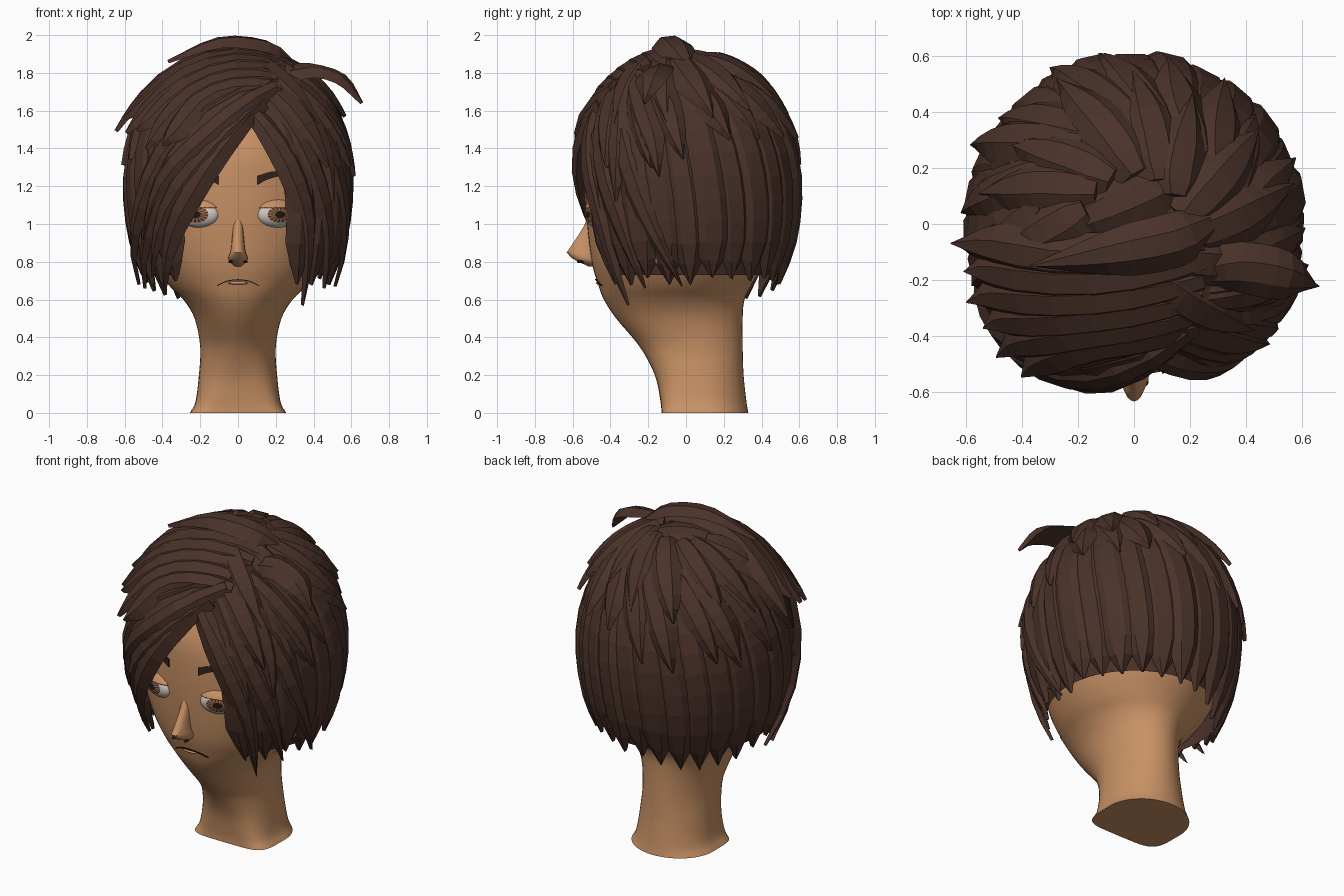
import bpy, bmesh, math, random
from mathutils import Vector, Matrix

random.seed(4)
old = bpy.data.objects.get("Cube")
if old:
    bpy.data.objects.remove(old)


def material(name, r, g, b):
    m = bpy.data.materials.new(name)
    m.use_nodes = True
    m.diffuse_color = (r, g, b, 1)
    node = m.node_tree.nodes["Principled BSDF"]
    node.inputs["Base Color"].default_value = (r, g, b, 1)
    node.inputs["Roughness"].default_value = 0.8
    return m


SKIN = material("skin", 0.58, 0.285, 0.13)
HAIR = material("dark_brown_hair", 0.069, 0.032, 0.023)
WHITE = material("eye_white", 0.6, 0.57, 0.5)
IRIS = material("iris_brown", 0.36, 0.17, 0.08)
DARK = material("near_black", 0.012, 0.008, 0.007)
BROW = material("brow_brown", 0.035, 0.016, 0.012)
SPOKE = material("iris_dark_brown", 0.08, 0.03, 0.015)


def finish(bm, name, mats, smooth=True):
    bmesh.ops.recalc_face_normals(bm, faces=bm.faces)
    me = bpy.data.meshes.new(name)
    bm.to_mesh(me)
    bm.free()
    for m in mats:
        me.materials.append(m)
    me.polygons.foreach_set("use_smooth", [smooth] * len(me.polygons))
    ob = bpy.data.objects.new(name, me)
    bpy.context.collection.objects.link(ob)
    return ob


def spline(pts, n):
    """n + 1 points of a smooth curve through pts."""
    p = [Vector(q) for q in pts]
    p = [2 * p[0] - p[1]] + p + [2 * p[-1] - p[-2]]
    out = []
    for i in range(n + 1):
        u = i / n * (len(pts) - 1)
        k = min(int(u), len(pts) - 2)
        t = u - k
        a, b, c, d = p[k:k + 4]
        out.append(0.5 * (2 * b + (c - a) * t + (2 * a - 5 * b + 4 * c - d) * t * t
                          + (3 * b - a - 3 * c + d) * t ** 3))
    return out


def bridge(bm, rings, cap=True):
    n = len(rings[0])
    for a, b in zip(rings, rings[1:]):
        for i in range(n):
            j = (i + 1) % n
            bm.faces.new((a[i], a[j], b[j], b[i]))
    if cap:
        bm.faces.new(rings[0])
        bm.faces.new(rings[-1])


def loft(sections, name, seg):
    """Stack of ovals given as (z, half width, front y, back y); low fronts are squarer."""
    bm = bmesh.new()
    rings = []
    for z, rx, f, b in sections:
        ring = []
        for i in range(seg):
            a = math.tau * i / seg
            c, s = math.cos(a), math.sin(a)
            if s < 0:
                e = 1 - .6 * max(0, 1 - z / .35)
                c, s = math.copysign(abs(c) ** e, c), -abs(s) ** e
            ring.append(bm.verts.new((rx * c, (f + b) / 2 + (b - f) / 2 * s, z)))
        rings.append(ring)
    bridge(bm, rings)
    ob = finish(bm, name, [SKIN])
    bpy.context.view_layer.objects.active = ob
    ob.select_set(True)
    bpy.ops.object.shade_smooth_by_angle(angle=math.radians(50))
    ob.select_set(False)


# Head and neck
outline = [(0, .255, -.13, .33), (.06, .225, -.135, .32), (.2, .207, -.165, .305),
           (.35, .2, -.245, .3), (.5, .23, -.37, .3), (.6, .29, -.435, .31),
           (.68, .37, -.465, .35), (.8, .45, -.5, .42), (1, .53, -.525, .5),
           (1.2, .55, -.535, .53), (1.4, .53, -.52, .52), (1.6, .44, -.42, .43),
           (1.75, .29, -.27, .28), (1.82, .04, -.04, .04)]
cols = [spline([(s[0], s[k], 0) for s in outline], 52) for k in (1, 2, 3)]
head = [(w.x, max(w.y, .02), f.y, b.y) for w, f, b in zip(*cols)]
loft(head, "head_and_neck", 48)


def face_y(x, z):
    s, t = next(p for p in zip(head, head[1:]) if p[0][0] <= z <= p[1][0])
    k = (z - s[0]) / (t[0] - s[0])
    rx, f, b = (s[i] + (t[i] - s[i]) * k for i in (1, 2, 3))
    return (f + b) / 2 - (b - f) / 2 * math.sqrt(max(0, 1 - (x / rx) ** 2))


# Nose
loft([(.775, .015, -.515, -.46), (.8, .045, -.57, -.46), (.82, .054, -.605, -.46),
      (.85, .042, -.632, -.46), (.88, .036, -.61, -.46), (.94, .03, -.57, -.46),
      (.99, .028, -.54, -.46), (1.03, .025, -.524, -.46)], "nose", 20)


def ball(name, loc, scale, mats, turn=0, keep=None, paint=None):
    """Ellipsoid whose pole faces the front."""
    bm = bmesh.new()
    bmesh.ops.create_uvsphere(bm, u_segments=32, v_segments=24, radius=1)
    bmesh.ops.rotate(bm, verts=bm.verts, matrix=Matrix.Rotation(math.pi / 2, 3, "X"))
    if keep:
        cut = bmesh.ops.bisect_plane(bm, geom=bm.verts[:] + bm.edges[:] + bm.faces[:],
                                     plane_co=(0, 0, keep), plane_no=(0, 0, 1), clear_inner=True)
        rim = [e for e in cut["geom_cut"] if isinstance(e, bmesh.types.BMEdge)]
        bmesh.ops.contextual_create(bm, geom=rim)
    if paint:
        for f in bm.faces:
            f.material_index = paint(f.calc_center_median())
    bmesh.ops.scale(bm, vec=scale, verts=bm.verts)
    bmesh.ops.rotate(bm, verts=bm.verts, matrix=Matrix.Rotation(turn, 3, "Z"))
    bmesh.ops.translate(bm, vec=loc, verts=bm.verts)
    return finish(bm, name, mats)


def eye_paint(c):
    r = math.hypot(c.x, c.z)
    if c.y > 0 or r > .62:
        return 0
    if r < .2:
        return 2
    return 3 if int((math.atan2(c.z, c.x) + math.pi) / math.tau * 32) % 2 else 1


def strip(name, line, half, mat, narrow=0):
    """Thin plate on the face along a line of (x, z)."""
    bm = bmesh.new()
    rows = []
    for i, (x, z, _) in enumerate(line):
        h = half * (1 - narrow * i / len(line))
        rows.append([bm.verts.new((x, face_y(x, zz) - d, zz))
                     for zz, d in ((z - h, 0), (z - h, .007), (z + h, .007), (z + h, 0))])
    bridge(bm, rows)
    finish(bm, name, [mat], False)


# Eyes, lids, brows, nostrils and ears
for s, side in ((1, "left"), (-1, "right")):
    turn = s * math.radians(21)
    at = (s * .205, -.47, 1.05)
    ball(side + "_eye", at, (.112, .055, .07), [WHITE, IRIS, DARK, SPOKE], turn, None, eye_paint)
    ball(side + "_eyelid", at, (.12, .062, .085), [SKIN], turn, .42)
    ball(side + "_nostril", (s * .04, -.56, .8), (.012, .018, .007), [DARK])
    ball(side + "_ear", (s * .475, -.14, .9), (.045, .07, .12), [SKIN])
    strip(side + "_brow", spline([(s * .1, 1.23, 0), (s * .17, 1.258, 0), (s * .27, 1.275, 0)], 6), .024, BROW, .6)

# Mouth and lower lip
strip("mouth", spline([(-.11, .674, 0), (-.06, .697, 0), (0, .705, 0), (.06, .697, 0), (.11, .674, 0)], 12), .0028, DARK)
ball("lower_lip", (0, face_y(0, .688) + .006, .688), (.055, .014, .009), [SKIN])

# Hair surface: dome above, gentle taper below
MID, WIDE, TALL = 1.2, .587, .69


def hair_r(z):
    if z < MID:
        return WIDE - .38 * (MID - z) ** 2
    return WIDE * math.sqrt(max(0, 1 - ((z - MID) / TALL) ** 2))


def polar(deg, z, r=None):
    a = math.radians(deg)
    r = hair_r(z) if r is None else r
    return Vector((r * math.cos(a), r * math.sin(a), z))


def front(x, z):
    return Vector((x, -math.sqrt(max(.0004, hair_r(z) ** 2 - x * x)), z))


def normal(p):
    return Vector((p.x, p.y, max(0, p.z - MID) * .75)).normalized()


def project(p):
    if p.z < MID:
        return normal(p) * hair_r(p.z) + Vector((0, 0, p.z))
    d = Vector((p.x, p.y, (p.z - MID) * WIDE / TALL)).normalized() * WIDE
    return Vector((d.x, d.y, MID + d.z * TALL / WIDE))


def lock(bm, pts, half, off=0, lift=0, thick=.028, taper=.5, free=False, n=9):
    """Ridged tapering lock of hair along pts."""
    path = spline(pts, n)
    if not free:
        path = [project(p) for p in path]
    path = [p + normal(p) * (off + lift * (i / n) ** 2) for i, p in enumerate(path)]
    rings = []
    for i, p in enumerate(path):
        t = i / n
        w = half * min(1, .6 + 1.6 * t) * (1 if t < taper else max(.04, 1 - ((t - taper) / (1 - taper)) ** 1.4))
        th = thick * (.35 + .65 * w / half)
        tan = (path[min(i + 1, n)] - path[max(i - 1, 0)]).normalized()
        side = normal(p).cross(tan).normalized()
        up = tan.cross(side)
        rings.append([bm.verts.new(p + side * w * a + up * th * b)
                      for a, b in ((-1, -.8), (-.4, .7), (.35, .8), (1, -.8))])
    bridge(bm, rings)


# Hair cap under the locks, open at the face
bm = bmesh.new()
rings = []
for k in range(13):
    ring = []
    for i in range(72):
        deg = i * 5
        off = abs((deg + 90 + 180) % 360 - 180)
        low = .73 + .81 * min(1, max(0, (40 - off) / 22))
        z = low + (1.885 - low) * math.sin(k / 12 * math.pi / 2)
        ring.append(bm.verts.new(polar(deg, z, max(.02, hair_r(z) - .02))))
    rings.append(ring)
bridge(bm, rings, False)
bm.faces.new(rings[-1])
finish(bm, "hair_cap", [HAIR])

# Long locks round the sides and back, lowest at the right of the nape
bm = bmesh.new()
for i in range(22):
    a = -52 + i * 13.2
    tip = random.uniform(.67, .72) - .1 * math.exp(-((a - 125) / 30) ** 2)
    lock(bm, [polar(a - 20, 1.78), polar(a - 6, 1.45), polar(a, 1.05), polar(a + 2, tip)],
         random.uniform(.108, .122), random.uniform(-.008, .012), 0, .03, .78, n=10)
finish(bm, "long_locks", [HAIR], False)

# Short overlapping layers, swirling from the crown
bm = bmesh.new()
for count, root, tips, half, off in ((13, 1.77, (1.25, 1.45), .11, .016), (10, 1.86, (1.5, 1.64), .11, .028)):
    for i in range(count):
        a = -38 + i * 235 / (count - 1) + random.uniform(-4, 4)
        tip = random.uniform(*tips)
        lock(bm, [polar(a - 32, root), polar(a - 12, (root + tip) / 2 + .07), polar(a, tip)],
             half, off, random.uniform(.01, .05), .035, .6)
finish(bm, "crown_layers", [HAIR], False)

# Fringe swept across the forehead
bm = bmesh.new()
for i, pts in enumerate([
        [(.12, 1.64), (-.18, 1.29), (-.345, .95), (-.37, .65)],
        [(.12, 1.64), (-.15, 1.4), (-.37, 1.08), (-.43, .72)],
        [(.16, 1.7), (-.24, 1.45), (-.43, 1.08), (-.46, .66)],
        [(.18, 1.74), (-.3, 1.48), (-.49, 1.1), (-.5, .68)],
        [(.18, 1.7), (-.14, 1.48), (-.38, 1.22), (-.46, .92)]]):
    lock(bm, [front(*p) for p in pts], .085, .022 + .006 * i, .0, .028, .5)
for i in range(6):
    y = -.06 - .06 * i
    a = 186 + 9.5 * i
    tip = 1.5 - .03 * i + random.uniform(-.05, .05)
    lock(bm, [(.22, y, 1.81 - .02 * i), (-.12, y - .05, 1.78 - .02 * i), polar(a + 4, 1.64 - .03 * i), polar(a, tip)],
         .1, .035, .075, .034, .55)
finish(bm, "swept_fringe", [HAIR], False)

# Locks on the left of the parting
bm = bmesh.new()
for i, pts in enumerate([
        [(.07, 1.6), (.27, 1.32), (.365, 1.0), (.325, .57)],
        [(.16, 1.66), (.38, 1.32), (.46, 1.0), (.43, .66)],
        [(.2, 1.7), (.45, 1.42), (.54, 1.05), (.5, .67)],
        [(.2, 1.73), (.36, 1.56), (.45, 1.35), (.47, 1.12)],
        [(.22, 1.76), (.42, 1.6), (.53, 1.42), (.57, 1.25)]]):
    lock(bm, [front(*p) for p in pts], .085, .012 + .006 * i, .01, .028, .5)
finish(bm, "left_front_locks", [HAIR], False)

# Loose locks standing off the top
bm = bmesh.new()
lock(bm, [(.22, -.18, 1.8), (.38, -.16, 1.82), (.55, -.19, 1.77), (.655, -.22, 1.64)], .095, 0, 0, .028, .6, True)
lock(bm, [(.27, 0, 1.86), (.15, -.06, 1.945), (-.1, -.11, 1.965), (-.37, -.15, 1.86)], .1, 0, 0, .032, .5, True)
lock(bm, [(.17, .17, 1.85), (.02, .1, 1.89), (-.15, .03, 1.88), (-.36, -.06, 1.79)], .1, 0, 0, .03, .55, True)
finish(bm, "loose_top_locks", [HAIR], False)
